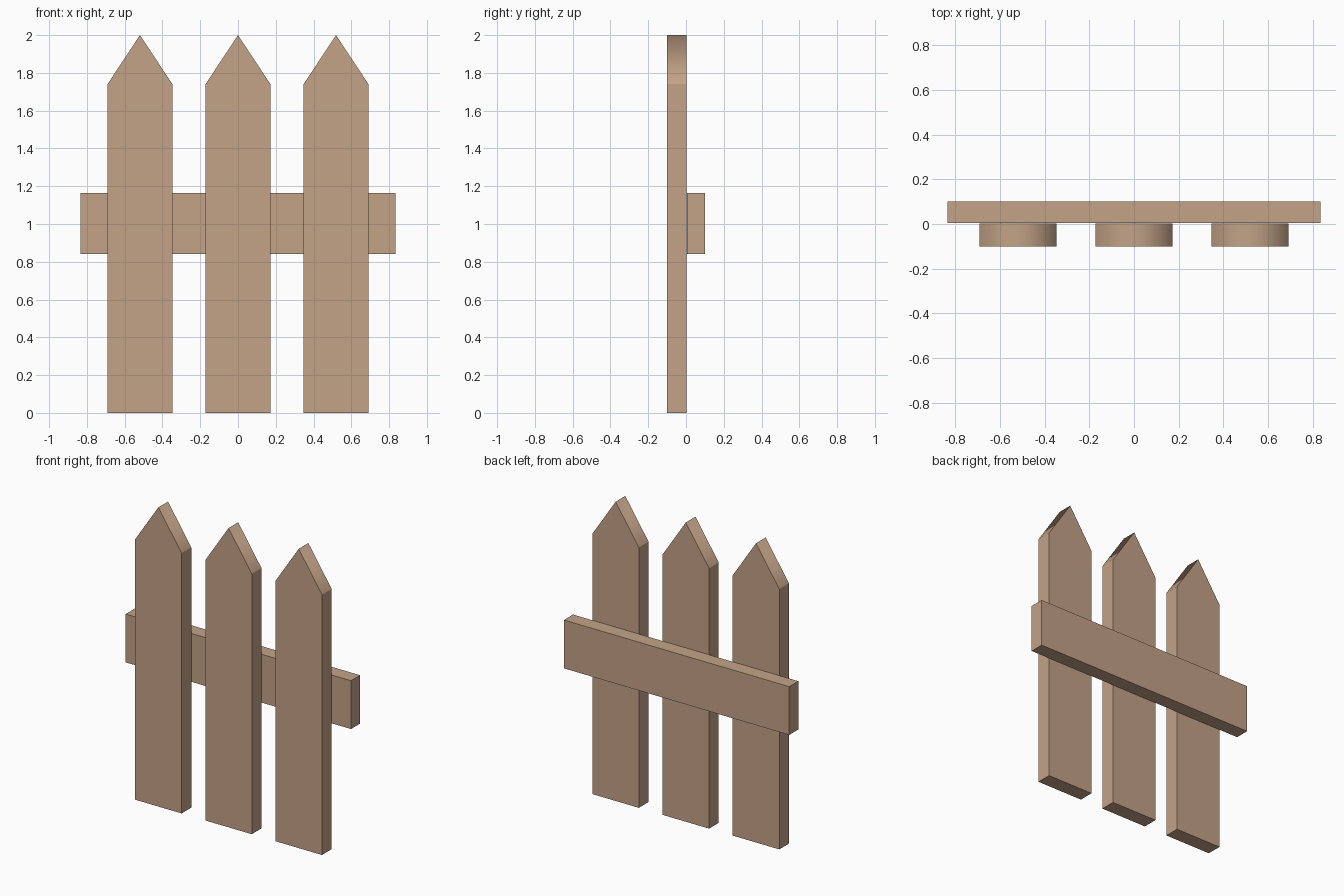
import bpy, bmesh

if "Cube" in bpy.data.objects:
    bpy.data.objects.remove(bpy.data.objects["Cube"])

wood = bpy.data.materials.new("light wood")
wood.diffuse_color = (0.546, 0.366, 0.242, 1.0)
wood.use_nodes = True
wood.node_tree.nodes["Principled BSDF"].inputs["Base Color"].default_value = wood.diffuse_color


def board(name, profile, y0, y1, ridge=None):
    """Extrude an xz profile from y0 to y1; the edge above `ridge` is shaded smooth."""
    bm = bmesh.new()
    face = bm.faces.new([bm.verts.new((x, y0, z)) for x, z in profile])
    ext = bmesh.ops.extrude_face_region(bm, geom=[face], use_keep_orig=True)
    bmesh.ops.translate(bm, vec=(0, y1 - y0, 0),
                        verts=[v for v in ext["geom"] if isinstance(v, bmesh.types.BMVert)])
    bmesh.ops.recalc_face_normals(bm, faces=bm.faces)
    for f in bm.faces:
        f.smooth = ridge is not None
    for e in bm.edges:
        a, b = e.verts
        e.smooth = ridge is not None and min(a.co.z, b.co.z) > ridge
    mesh = bpy.data.meshes.new(name)
    bm.to_mesh(mesh)
    bm.free()
    mesh.materials.append(wood)
    obj = bpy.data.objects.new(name, mesh)
    bpy.context.collection.objects.link(obj)
    return obj


# Three pointed pickets
half, shoulder, tip = 0.172, 1.74, 2.0
for label, cx in (("left", -0.519), ("middle", 0.0), ("right", 0.519)):
    outline = [(cx - half, 0), (cx + half, 0), (cx + half, shoulder),
               (cx, tip), (cx - half, shoulder)]
    board(label + "_picket", outline, -0.10, 0.002, ridge=1.9)

# Rail across the back
board("back_rail", [(-0.833, 0.84), (0.833, 0.84), (0.833, 1.163), (-0.833, 1.163)],
      0.004, 0.10)
